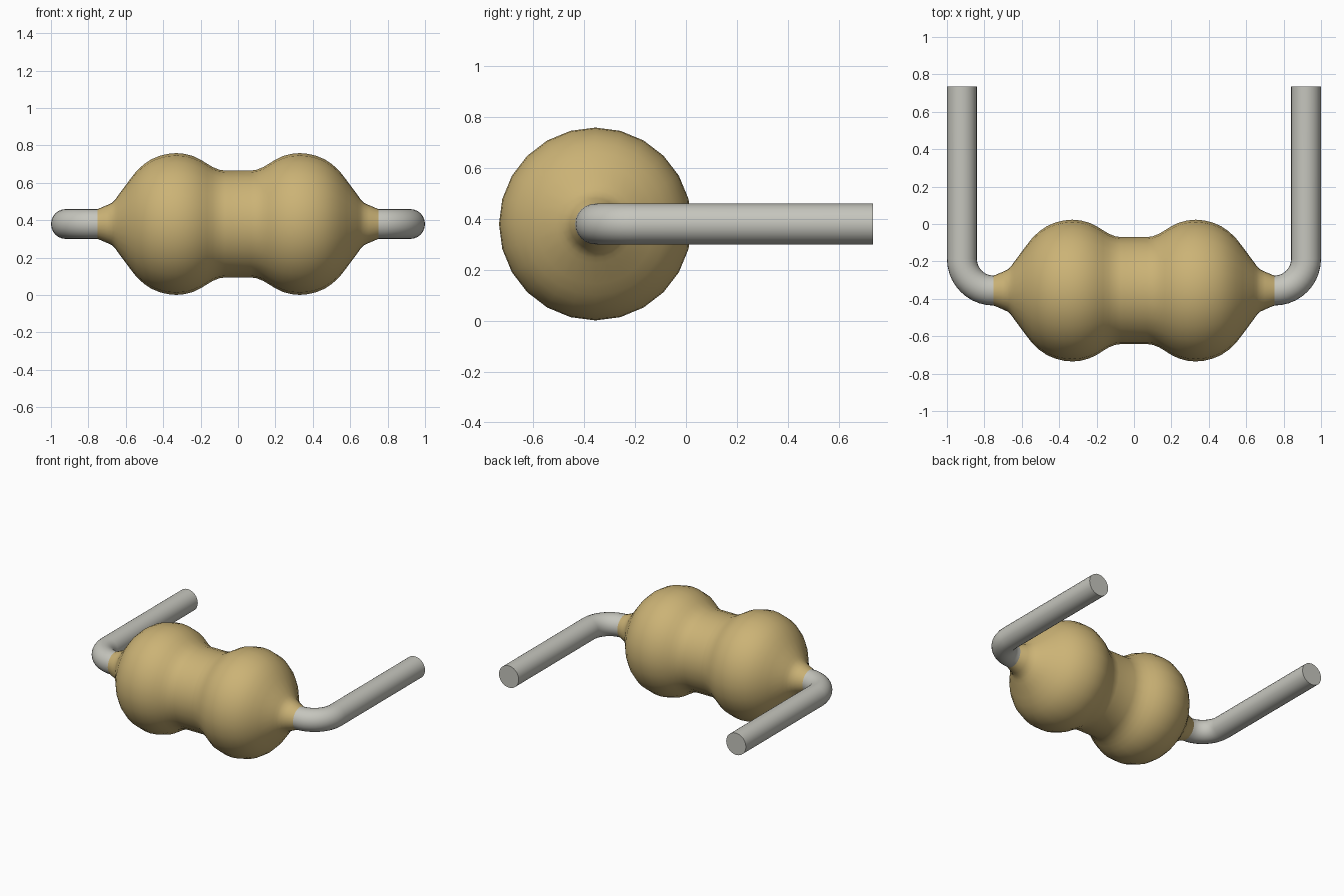
import bpy, bmesh
from math import sin, cos, pi, radians
from mathutils import Vector, Matrix

cube = bpy.data.objects.get("Cube")
if cube:
    bpy.data.objects.remove(cube, do_unlink=True)

AXIS_Y, AXIS_Z = -0.356, 0.38
WIRE_R, BEND_R, BEND_X = 0.08, 0.17, 0.75
WIRE_END = 0.735
SIDES = 24


def material(name, color):
    mat = bpy.data.materials.new(name)
    mat.use_nodes = True
    mat.diffuse_color = (*color, 1)
    bsdf = mat.node_tree.nodes["Principled BSDF"]
    bsdf.inputs["Base Color"].default_value = (*color, 1)
    return mat


def sweep(name, path, radii, tangents, mat):
    """Skin rings of the given radii along a path lying in the xy plane."""
    bm = bmesh.new()
    rings = []
    for p, r, t in zip(path, radii, tangents):
        up = Vector((0, 0, 1))
        side = up.cross(t)
        rings.append([bm.verts.new(p + r * (cos(a) * up + sin(a) * side))
                      for a in (2 * pi * i / SIDES for i in range(SIDES))])
    for a, b in zip(rings, rings[1:]):
        for i in range(SIDES):
            j = (i + 1) % SIDES
            bm.faces.new((a[i], a[j], b[j], b[i]))
    bm.faces.new(rings[0])
    bm.faces.new(rings[-1])
    bmesh.ops.recalc_face_normals(bm, faces=bm.faces)
    mesh = bpy.data.meshes.new(name)
    bm.to_mesh(mesh)
    bm.free()
    mesh.materials.append(mat)
    obj = bpy.data.objects.new(name, mesh)
    bpy.context.collection.objects.link(obj)
    bpy.ops.object.select_all(action='DESELECT')
    obj.select_set(True)
    bpy.context.view_layer.objects.active = obj
    bpy.ops.object.shade_smooth_by_angle(angle=radians(40))
    return obj


tan = material("tan_coating", (0.60, 0.45, 0.18))
metal = material("grey_metal", (0.56, 0.56, 0.51))

# Dumbbell body: half profile (distance from middle, radius), mirrored
half = [(0.07, 0.286), (0.1, 0.29), (0.135, 0.304), (0.165, 0.322), (0.2, 0.344),
        (0.24, 0.363), (0.285, 0.375), (0.33, 0.379), (0.375, 0.375), (0.42, 0.364),
        (0.465, 0.345), (0.505, 0.318), (0.545, 0.28), (0.58, 0.235), (0.64, 0.154),
        (0.655, 0.133), (0.675, 0.113), (0.7, 0.101), (BEND_X, WIRE_R)]
profile = [(-x, r) for x, r in reversed(half)] + half
sweep("body", [Vector((x, AXIS_Y, AXIS_Z)) for x, r in profile],
      [r for x, r in profile], [Vector((1, 0, 0))] * len(profile), tan)

# Bent wire leads, one each side
STEPS = 10
for name, s in (("left_lead", 1), ("right_lead", -1)):
    path, tangents = [], []
    for i in range(STEPS + 1):
        a = pi / 2 * i / STEPS
        path.append(Vector((s * (BEND_X + BEND_R * sin(a)),
                            AXIS_Y + BEND_R * (1 - cos(a)), AXIS_Z)))
        tangents.append(Vector((s * cos(a), sin(a), 0)))
    path.append(Vector((path[-1].x, WIRE_END, AXIS_Z)))
    tangents.append(Vector((0, 1, 0)))
    sweep(name, path, [WIRE_R] * len(path), tangents, metal)
